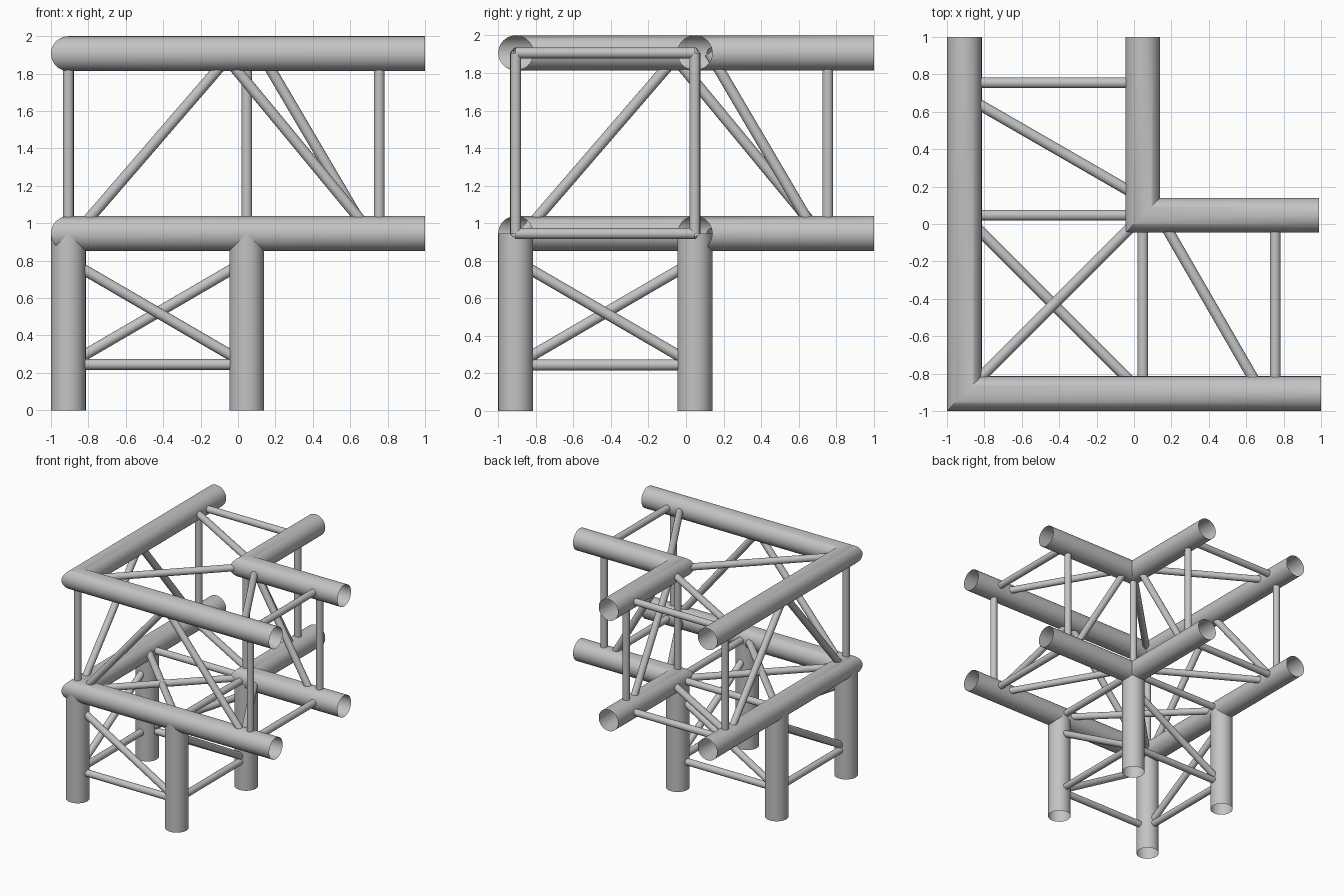
import bpy
import math
from mathutils import Vector

cube = bpy.data.objects.get("Cube")
if cube:
    bpy.data.objects.remove(cube, do_unlink=True)

# Brushed grey metal
metal = bpy.data.materials.new("grey metal")
metal.use_nodes = True
GREY = (0.55, 0.55, 0.55, 1)
metal.diffuse_color = GREY
metal.node_tree.nodes["Principled BSDF"].inputs["Base Color"].default_value = GREY

OUT, INN, TIE = -0.907, 0.047, 0.755   # outer chord, inner chord, end tie
LOW, TOP = 0.945, 1.907                # chord heights
CHORD_R, BRACE_R = 0.093, 0.029


def tube(name, path, radius, sides):
    """Open-ended tube along a path, mitred at its bends."""
    pts = [Vector(p) for p in path]
    dirs = [(q - p).normalized() for p, q in zip(pts, pts[1:])]
    side = dirs[0].orthogonal().normalized()
    up = dirs[0].cross(side)
    ring = []
    for i in range(sides):
        t = math.tau * i / sides
        ring.append(pts[0] + radius * (math.cos(t) * side + math.sin(t) * up))
    verts = list(ring)
    for i, d in enumerate(dirs):
        end = pts[i + 1]
        normal = d + dirs[i + 1] if i + 1 < len(dirs) else d
        # slide the ring along the run until it meets the mitre plane
        ring = [v + d * ((end - v).dot(normal) / d.dot(normal)) for v in ring]
        verts += ring
    faces = []
    for k in range(len(dirs)):
        for i in range(sides):
            j = (i + 1) % sides
            a, b = k * sides, (k + 1) * sides
            faces.append((a + i, a + j, b + j, b + i))
    mesh = bpy.data.meshes.new(name)
    mesh.from_pydata(verts, [], faces)
    mesh.materials.append(metal)
    obj = bpy.data.objects.new(name, mesh)
    bpy.context.collection.objects.link(obj)
    bpy.ops.object.select_all(action="DESELECT")
    obj.select_set(True)
    bpy.context.view_layer.objects.active = obj
    bpy.ops.object.shade_smooth_by_angle(angle=math.radians(35))
    return obj


def brace(name, start, end):
    tube(name, (start, end), BRACE_R, 20)


def twin(name, start, end):
    """Brace plus its copy mirrored across the x = y plane."""
    brace(name + "_x", start, end)
    brace(name + "_y", (start[1], start[0], start[2]), (end[1], end[0], end[2]))


# Horizontal corner chords on both levels
for level, z in (("lower", LOW), ("upper", TOP)):
    tube(level + "_outer_chord", ((1, OUT, z), (OUT, OUT, z), (OUT, 1, z)), CHORD_R, 40)
    tube(level + "_inner_chord", ((0.99, INN, z), (INN, INN, z), (INN, 1, z)), CHORD_R, 40)
    # Level bracing
    twin(level + "_end_tie", (TIE, OUT, z), (TIE, INN, z))
    twin(level + "_arm_diagonal", (0.135, INN, z), (0.685, OUT, z))
    brace(level + "_corner_diagonal", (OUT, OUT, z), (INN, INN, z))

# Extra bracing across the top of the legs
twin("lower_square_tie", (INN, OUT, LOW), (INN, INN, LOW))
brace("lower_cross_diagonal", (OUT, INN, LOW), (INN, OUT, LOW))

# Legs
for x in (OUT, INN):
    for y in (OUT, INN):
        tube("leg", ((x, y, 0), (x, y, LOW)), CHORD_R, 40)

# Uprights between the two levels
for c in (OUT, INN):
    brace("corner_upright", (c, c, LOW), (c, c, TOP))
    twin("end_upright", (TIE, c, LOW), (TIE, c, TOP))

# Diagonals in the upright faces
twin("outer_rising_diagonal", (-0.865, OUT, LOW), (-0.035, OUT, TOP))
twin("outer_falling_diagonal", (-0.08, OUT, TOP), (0.715, OUT, LOW))
twin("inner_falling_diagonal", (0.125, INN, TOP), (0.69, INN, LOW))

# Leg bracing: ties all round, diagonals leaning opposite ways on facing sides
TIE_Z, HIGH_Z = 0.245, 0.8
for c, z0, z1 in ((OUT, HIGH_Z, TIE_Z), (INN, TIE_Z, HIGH_Z)):
    twin("leg_tie", (OUT, c, TIE_Z), (INN, c, TIE_Z))
    brace("leg_diagonal_x", (OUT, c, z0), (INN, c, z1))
    brace("leg_diagonal_y", (c, OUT, z1), (c, INN, z0))
